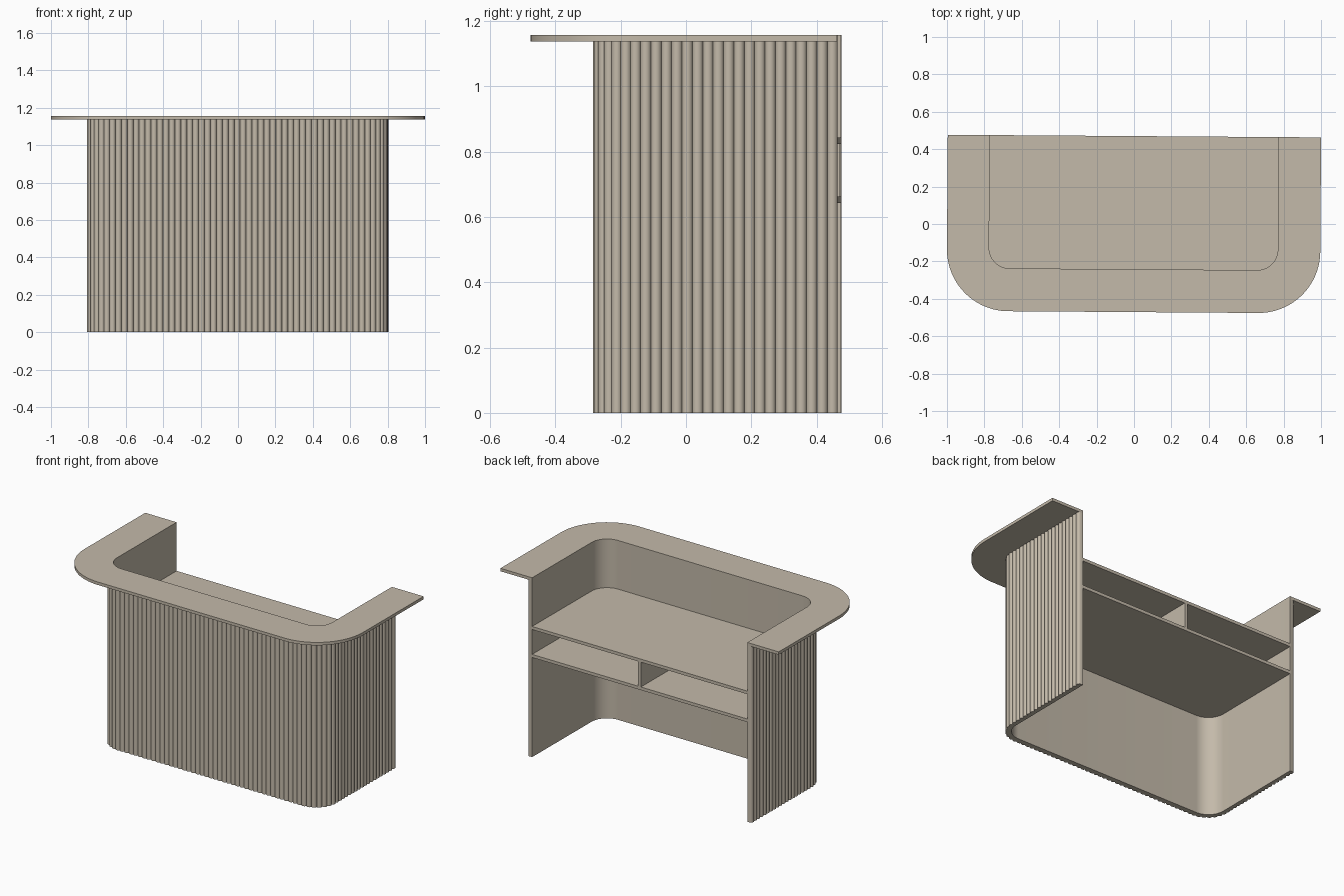
import bpy
import bmesh
from math import sin, cos, pi, atan, radians
from mathutils import Vector, Matrix

cube = bpy.data.objects.get("Cube")
if cube:
    bpy.data.objects.remove(cube, do_unlink=True)

mat = bpy.data.materials.new("warm_stone_beige")
mat.use_nodes = True
COLOUR = (0.55, 0.49, 0.40, 1)
mat.diffuse_color = COLOUR
mat.node_tree.nodes["Principled BSDF"].inputs["Base Color"].default_value = COLOUR

# The whole desk is turned very slightly about the vertical axis
TURN = Matrix.Rotation(-0.007, 3, 'Z')
BACK = 0.47
INNER = dict(half=0.772, front=-0.242, radius=0.11, cx=-0.002)


def u_path(half, front, radius, cx=0.0, back=BACK, steps=16):
    """U-shaped outline, from the right back end around the front to the left back end."""
    pts = [Vector((cx - half, back))]
    for side, start in ((-1, pi), (1, 1.5 * pi)):
        centre = Vector((cx + side * (half - radius), front + radius))
        for i in range(steps + 1):
            a = start + 0.5 * pi * i / steps
            pts.append(centre + radius * Vector((cos(a), sin(a))))
    pts.append(Vector((cx + half, back)))
    return pts


def flutes(path, pitch, depth, steps=8):
    """Replace a path by a row of equal rounded ribs standing outwards."""
    lengths = [0.0]
    for a, b in zip(path, path[1:]):
        lengths.append(lengths[-1] + (b - a).length)

    def at(s):
        k = 0
        while k < len(path) - 2 and lengths[k + 1] < s:
            k += 1
        d = (path[k + 1] - path[k]).normalized()
        return path[k] + d * (s - lengths[k]), Vector((d.y, -d.x))

    count = round(lengths[-1] / pitch)
    pitch = lengths[-1] / count
    sweep = 2 * atan(2 * depth / pitch)
    r = pitch / 2 / sin(sweep)
    out = []
    for n in range(count):
        for i in range(steps):
            a = sweep * (2 * i / steps - 1)
            p, normal = at((n + 0.5) * pitch + r * sin(a))
            out.append(p + normal * r * (cos(a) - cos(sweep)))
    out.append(path[-1])
    return out


def slab(name, outline, z0, z1):
    """Extrude a flat outline upwards from z0 to z1."""
    bm = bmesh.new()
    face = bm.faces.new([bm.verts.new(TURN @ Vector((p[0], p[1], z0))) for p in outline])
    top = bmesh.ops.extrude_face_region(bm, geom=[face])["geom"]
    bmesh.ops.translate(bm, vec=(0, 0, z1 - z0),
                        verts=[v for v in top if isinstance(v, bmesh.types.BMVert)])
    bmesh.ops.recalc_face_normals(bm, faces=bm.faces)
    mesh = bpy.data.meshes.new(name)
    bm.to_mesh(mesh)
    bm.free()
    mesh.materials.append(mat)
    obj = bpy.data.objects.new(name, mesh)
    bpy.context.collection.objects.link(obj)
    bpy.ops.object.select_all(action='DESELECT')
    obj.select_set(True)
    bpy.context.view_layer.objects.active = obj
    bpy.ops.object.shade_smooth_by_angle(angle=radians(30))
    return obj


inner = u_path(**INNER)

# Fluted wall wrapping the front and both sides
wall_face = u_path(half=0.793, front=-0.27, radius=0.13, cx=-0.002)
slab("fluted_wall", flutes(wall_face, 0.0317, 0.011) + inner[::-1], 0, 1.138)

# Overhanging countertop, open at the back
counter_edge = u_path(half=0.998, front=-0.471, radius=0.33, cx=-0.001, steps=32)
slab("countertop", counter_edge + inner[::-1], 1.138, 1.157)

# Work surface and the shelf below it
slab("work_surface", inner, 0.823, 0.843)
slab("lower_shelf", inner, 0.643, 0.663)

# Upright between the two boards
front = INNER["front"]
slab("shelf_divider", [(-0.01, front), (0.01, front), (0.01, BACK), (-0.01, BACK)], 0.663, 0.823)
